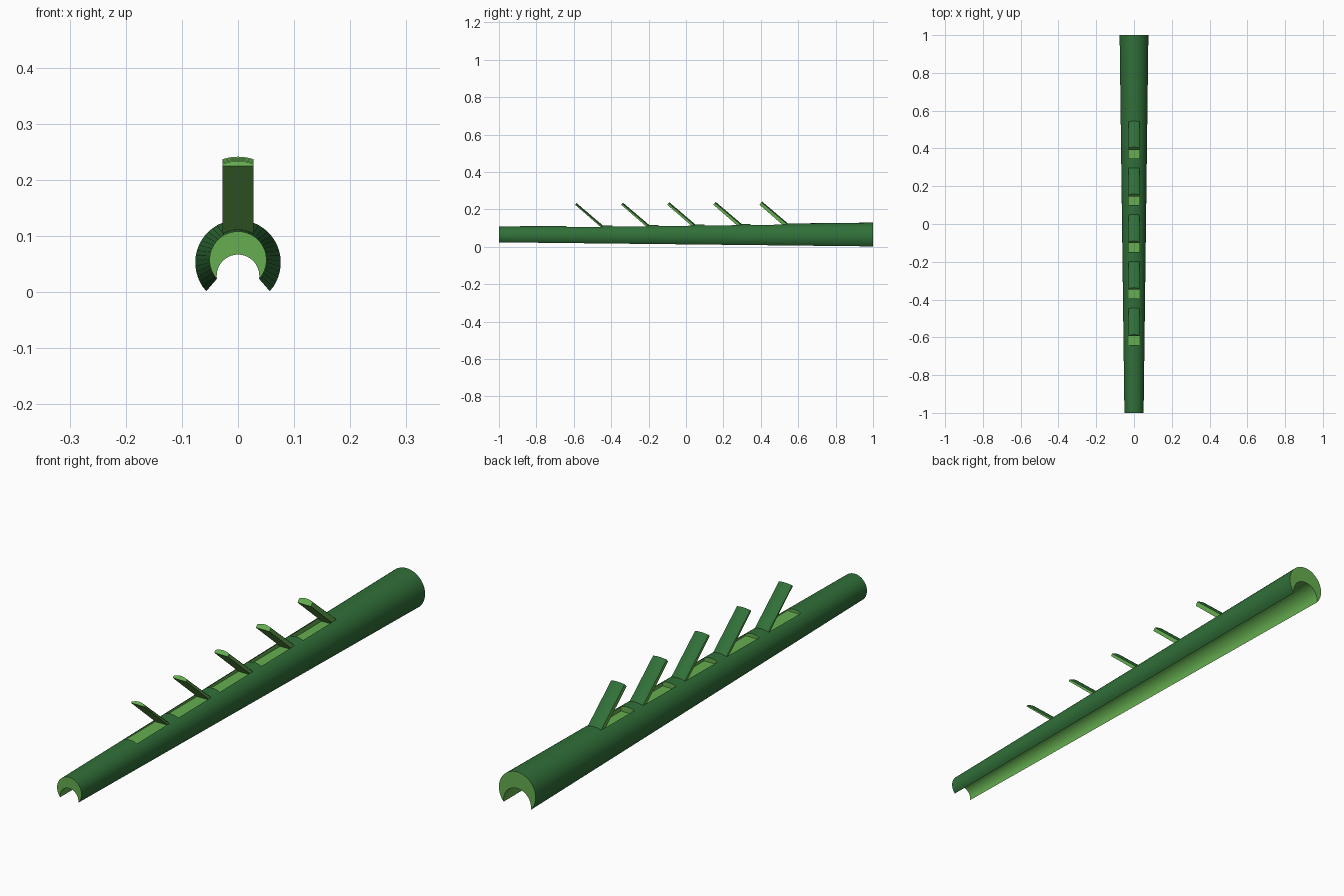
import bpy, bmesh, math
from mathutils import Matrix, Vector

if "Cube" in bpy.data.objects:
    bpy.data.objects.remove(bpy.data.objects["Cube"])

AXIS_Z = 0.067            # profile is scaled about this height (groove crown)
OUT_R, OUT_C = 0.0508, -0.0095
IN_R, IN_C = 0.038, -0.038
FLOOR, HALF_W, LENGTH, TILT = 0.10, 0.028, 0.19, math.radians(41)


def material(name, rgb):
    m = bpy.data.materials.new(name)
    m.diffuse_color = (*rgb, 1)
    m.use_nodes = True
    m.node_tree.nodes["Principled BSDF"].inputs["Base Color"].default_value = m.diffuse_color
    return m


RIND = material("rind_green", (0.03, 0.16, 0.04))
FLESH = material("cut_green", (0.13, 0.42, 0.08))


def scale_at(y):
    return 1 + 0.25 * (y + 1)


def loft(name, rings, slot_of):
    """Skin two matching rings; slot_of(i) gives the material of side i."""
    bm = bmesh.new()
    a, b = [[bm.verts.new(p) for p in ring] for ring in rings]
    n = len(a)
    for i in range(n):
        j = (i + 1) % n
        bm.faces.new((a[i], a[j], b[j], b[i])).material_index = slot_of(i)
    for cap in (a, b):
        bm.faces.new(cap).material_index = 1
    bmesh.ops.recalc_face_normals(bm, faces=bm.faces)
    me = bpy.data.meshes.new(name)
    bm.to_mesh(me)
    bm.free()
    me.materials.append(RIND)
    me.materials.append(FLESH)
    ob = bpy.data.objects.new(name, me)
    bpy.context.collection.objects.link(ob)
    return ob


def activate(ob):
    bpy.ops.object.select_all(action='DESELECT')
    ob.select_set(True)
    bpy.context.view_layer.objects.active = ob


# Tapered stalk with a crescent cross-section
N_OUT, N_IN = 36, 24


def stalk_ring(y):
    s, pts = scale_at(y), []
    for i in range(N_OUT + 1):
        t = math.radians(-42 + 264 * i / N_OUT)
        pts.append((OUT_R * math.cos(t), OUT_C + OUT_R * math.sin(t)))
    for i in range(1, N_IN):
        t = math.radians(188 - 196 * i / N_IN)
        pts.append((IN_R * math.cos(t), IN_C + IN_R * math.sin(t)))
    return [(x * s, y, AXIS_Z + z * s) for x, z in pts]


stalk = loft("stalk", [stalk_ring(-1), stalk_ring(1)], lambda i: 0 if i < N_OUT else 1)


# Strip of rind bounded by the outer curve and the flat cut
def strip_ring(y):
    s = scale_at(y)
    xs = [HALF_W * (i / 4 - 1) for i in range(9)]
    ring = [(x, y, AXIS_Z + s * OUT_C + math.sqrt((s * OUT_R) ** 2 - x * x)) for x in xs]
    return ring + [(HALF_W, y, FLOOR), (-HALF_W, y, FLOOR)]


# Slots and the flaps raised out of them
for k in range(5):
    y1 = -0.45 + 0.2465 * k
    y0 = y1 - LENGTH

    bm = bmesh.new()
    bmesh.ops.create_cube(bm, size=1, matrix=Matrix.Translation((0, (y0 + y1) / 2, FLOOR + 0.05))
                          @ Matrix.Diagonal((2 * HALF_W, LENGTH, 0.1, 1)))
    me = bpy.data.meshes.new("slot_cutter")
    bm.to_mesh(me)
    bm.free()
    me.materials.append(FLESH)
    cutter = bpy.data.objects.new("slot_cutter", me)
    cutter.hide_render = True
    bpy.context.collection.objects.link(cutter)
    mod = stalk.modifiers.new("slot", 'BOOLEAN')
    mod.operation, mod.solver, mod.object = 'DIFFERENCE', 'EXACT', cutter
    mod.material_mode = 'TRANSFER'
    activate(stalk)
    bpy.ops.object.modifier_apply(modifier=mod.name)
    bpy.data.objects.remove(cutter)

    hinge = Vector((0, y1, FLOOR))
    flap = loft(f"flap_{k + 1}", [strip_ring(y0), strip_ring(y1)], lambda i: 0 if i < 8 else 1)
    flap.data.transform(Matrix.Translation(hinge) @ Matrix.Rotation(-TILT, 4, 'X')
                        @ Matrix.Translation(-hinge))
    activate(flap)
    bpy.ops.object.shade_smooth_by_angle(angle=math.radians(30))

activate(stalk)
bpy.ops.object.shade_smooth_by_angle(angle=math.radians(30))
